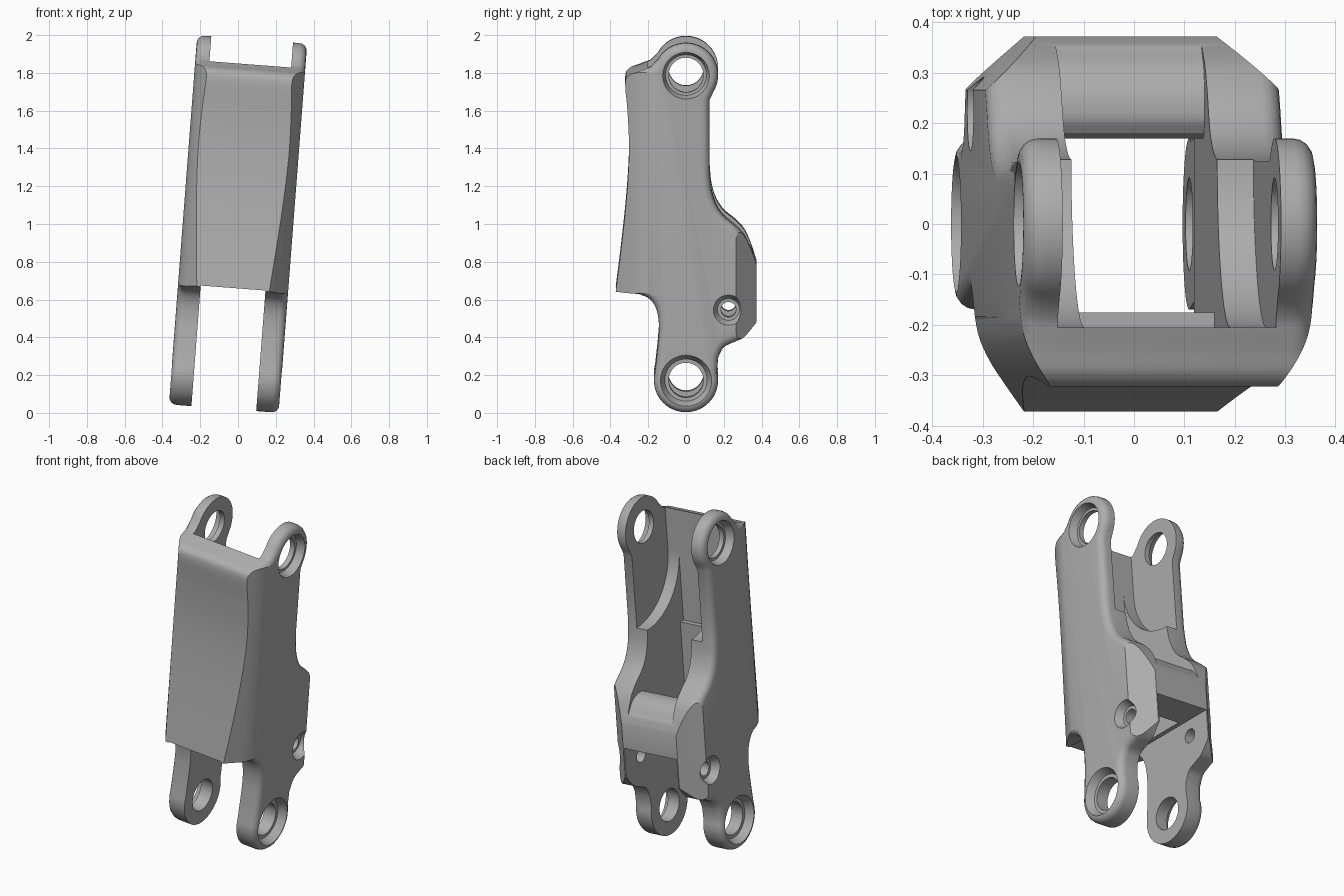
import bpy, bmesh, math
from mathutils import Matrix, Vector

cube = bpy.data.objects.get("Cube")
if cube:
    bpy.data.objects.remove(cube)

HALF = 0.292      # half width of the link
PIVOT = 0.81      # pivot height above and below the middle
TILT = math.radians(4.4)


def arc(cy, cz, r, a0, a1, n):
    steps = [math.radians(a0 + (a1 - a0) * i / n) for i in range(n + 1)]
    return [(cy + r * math.cos(a), cz + r * math.sin(a)) for a in steps]


def smooth(points, n=4):
    """Catmull-Rom curve through the points."""
    p = [Vector(q) for q in points]
    p = [2 * p[0] - p[1]] + p + [2 * p[-1] - p[-2]]
    out = []
    for a, b, c, d in zip(p, p[1:], p[2:], p[3:]):
        for i in range(n):
            t = i / n
            out.append(tuple(0.5 * (2 * b + (c - a) * t + (2 * a - 5 * b + 4 * c - d) * t * t
                                    + (3 * b - a - 3 * c + d) * t ** 3)))
    return out + [tuple(points[-1])]


def prism(name, points, half, axis="x", round_rim=0):
    """Extrude a profile both ways along x (points are y, z) or z (points are x, y)."""
    bm = bmesh.new()
    place = (lambda a, b, h: (h, a, b)) if axis == "x" else (lambda a, b, h: (a, b, h))
    low = bm.faces.new([bm.verts.new(place(a, b, -half)) for a, b in points])
    top = bmesh.ops.extrude_face_region(bm, geom=[low])["geom"]
    shift = Vector(place(0, 0, 2 * half))
    bmesh.ops.translate(bm, vec=shift, verts=[v for v in top if isinstance(v, bmesh.types.BMVert)])
    bmesh.ops.recalc_face_normals(bm, faces=bm.faces)
    if round_rim:
        rim = [e for e in bm.edges if abs(e.verts[0].co.x - e.verts[1].co.x) < half]
        bmesh.ops.bevel(bm, geom=rim, offset=round_rim, segments=4, profile=0.5,
                        affect="EDGES", clamp_overlap=False)
    return finish(name, bm)


def cone(name, y, z, r_in, r_out, x0, x1):
    """Round cutter along x, radius r_in at x0 and r_out at x1."""
    bm = bmesh.new()
    turn = Matrix.Translation(((x0 + x1) / 2, y, z)) @ Matrix.Rotation(math.pi / 2, 4, "Y")
    bmesh.ops.create_cone(bm, cap_ends=True, segments=48, radius1=r_in, radius2=r_out,
                          depth=abs(x1 - x0), matrix=turn)
    if x1 < x0:
        bmesh.ops.scale(bm, vec=(-1, 1, 1), verts=bm.verts,
                        space=Matrix.Translation((-(x0 + x1) / 2, 0, 0)))
        bmesh.ops.reverse_faces(bm, faces=bm.faces)
    return finish(name, bm)


def finish(name, bm):
    mesh = bpy.data.meshes.new(name)
    bm.to_mesh(mesh)
    bm.free()
    obj = bpy.data.objects.new(name, mesh)
    bpy.context.collection.objects.link(obj)
    return obj


def combine(target, tool, operation="DIFFERENCE"):
    mod = target.modifiers.new("cut", "BOOLEAN")
    mod.operation, mod.object, mod.solver = operation, tool, "EXACT"
    bpy.context.view_layer.objects.active = target
    bpy.ops.object.modifier_apply(modifier=mod.name)
    bpy.data.objects.remove(tool)


# Side silhouette: upper lug, front shell, lower lug, rear hump
profile = arc(0, PIVOT, 0.17, -30, 150, 28)
profile += smooth([(-0.185, 0.855), (-0.25, 0.83), (-0.3, 0.81), (-0.322, 0.765), (-0.31, 0.62),
                   (-0.302, 0.45), (-0.305, 0.3), (-0.32, 0.1), (-0.345, -0.13), (-0.372, -0.345)])
profile += smooth([(-0.25, -0.352), (-0.19, -0.38), (-0.155, -0.44), (-0.143, -0.53), (-0.15, -0.64)])
profile += arc(0, -PIVOT, 0.17, 165, 375, 32)
profile += smooth([(0.17, -0.69), (0.2, -0.635), (0.26, -0.605), (0.31, -0.58), (0.372, -0.51)])
profile += smooth([(0.372, -0.2), (0.345, -0.12), (0.31, -0.045), (0.26, 0.01), (0.2, 0.06),
                   (0.16, 0.12), (0.135, 0.2), (0.125, 0.3)])
profile += [(0.125, 0.68)]
link = prism("link_body", profile, HALF, round_rim=0.04)

# Plan outline: rounded front corners and chamfered rear corners
corner = smooth([(0.16, -0.42), (0.19, -0.375), (0.225, -0.325), (0.262, -0.268), (0.284, -0.215), (0.293, -0.15)])
corner += [(0.293, 0.265), (0.175, 0.376), (0.1, 0.4)]
outline = corner + [(-x, y) for x, y in reversed(corner)]
combine(link, prism("plan_outline", outline, 1.2, axis="z"), "INTERSECT")

# Hollow channel behind the front wall, leaving the rear bridge
channel = [(-0.175, -0.6), (0.17, -0.6), (0.17, -0.1)]
channel += smooth([(0.18, -0.075), (0.21, -0.058), (0.26, -0.06), (0.31, -0.085), (0.35, -0.14)])
channel += [(0.5, -0.3), (0.5, 1.2), (-0.205, 1.2), (-0.205, 0.2), (-0.175, 0.2)]
combine(link, prism("channel_cutter", channel, 0.145))

# Wider slot between the lower lugs
combine(link, prism("lower_slot_cutter", [(-0.5, -1.2), (0.5, -1.2), (0.5, -0.34), (-0.5, -0.34)], 0.172))

# Rounded recess inside the upper lugs
recess = arc(0.13, 0.6, 0.335, 180, 270, 24) + [(0.5, 0.265), (0.5, 1.2), (-0.205, 1.2)]
combine(link, prism("upper_recess_cutter", recess, 0.217))

# Pivot and pin holes with countersunk outer mouths: y, z, hole radius, inner and outer mouth
holes = [(0, PIVOT, 0.092, 0.108, 0.125), (0, -PIVOT, 0.092, 0.112, 0.138),
         (0.225, -0.435, 0.04, 0.058, 0.082)]
for y, z, r, mouth_in, mouth_out in holes:
    combine(link, cone("hole_cutter", y, z, r, r, -0.5, 0.5))
    for side in (-1, 1):
        combine(link, cone("mouth_cutter", y, z, mouth_in, mouth_out, side * (HALF - 0.045), side * (HALF + 0.004)))

# Plain grey finish
grey = bpy.data.materials.new("plain_grey")
grey.use_nodes = True
grey.diffuse_color = (0.42, 0.42, 0.42, 1)
grey.node_tree.nodes["Principled BSDF"].inputs["Base Color"].default_value = grey.diffuse_color
link.data.materials.clear()
link.data.materials.append(grey)

# Lean the link sideways and stand it on the ground
link.data.transform(Matrix.Translation((0, 0, 1)) @ Matrix.Rotation(TILT, 4, "Y"))
bpy.ops.object.select_all(action="DESELECT")
link.select_set(True)
bpy.context.view_layer.objects.active = link
bpy.ops.object.shade_smooth_by_angle(angle=math.radians(30))
